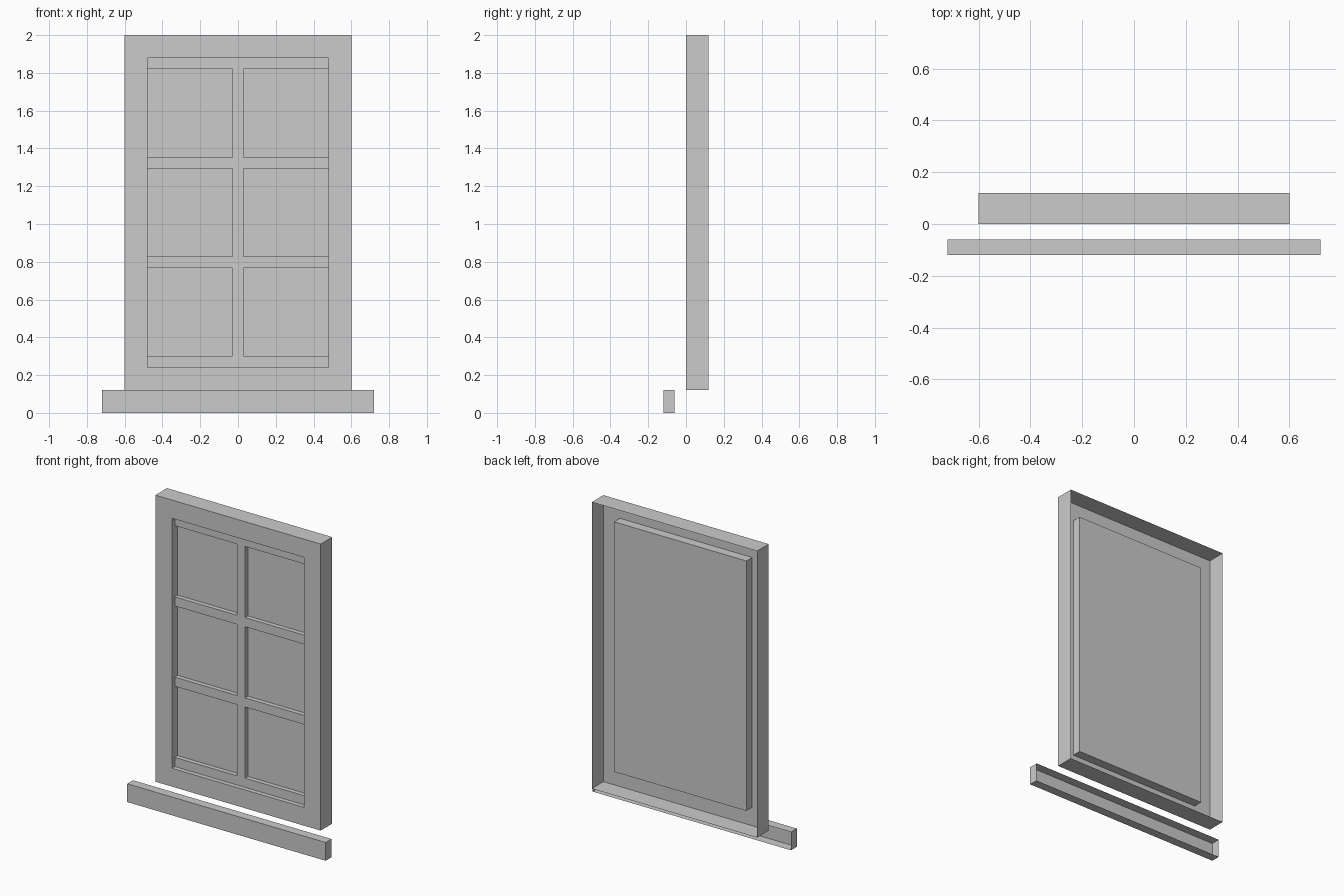
import bpy
import bmesh

if "Cube" in bpy.data.objects:
    bpy.data.objects.remove(bpy.data.objects["Cube"])


def panel(name, xs, zs, y, outer=0.0, inner=0.0, hole=lambda i, j: False):
    """Flat front at y, split on xs/zs with holes; rims run back from outer and hole edges."""
    bm = bmesh.new()
    grid = [[bm.verts.new((x, y, z)) for z in zs] for x in xs]
    for i in range(len(xs) - 1):
        for j in range(len(zs) - 1):
            if not hole(i, j):
                bm.faces.new((grid[i][j], grid[i + 1][j], grid[i + 1][j + 1], grid[i][j + 1]))

    # Walk the open edges and add a backward-facing rim to each
    back = {}

    def pushed(v, depth):
        key = (v, depth)
        if key not in back:
            back[key] = bm.verts.new((v.co.x, y + depth, v.co.z))
        return back[key]

    outer_lines = [{grid[0][j] for j in range(len(zs))}, {grid[-1][j] for j in range(len(zs))},
                   {col[0] for col in grid}, {col[-1] for col in grid}]
    rims = [(e.link_loops[0].vert, e.link_loops[0].link_loop_next.vert)
            for e in bm.edges if len(e.link_loops) == 1]
    for a, b in rims:
        on_outside = any(a in line and b in line for line in outer_lines)
        depth = outer if on_outside else inner
        if depth:
            bm.faces.new((b, a, pushed(a, depth), pushed(b, depth)))
    bmesh.ops.delete(bm, geom=[v for v in bm.verts if not v.link_faces], context='VERTS')

    mesh = bpy.data.meshes.new(name)
    bm.to_mesh(mesh)
    bm.free()
    obj = bpy.data.objects.new(name, mesh)
    bpy.context.collection.objects.link(obj)
    return obj


BAR = 0.06
X, Z0, Z1 = 0.48, 0.24, 1.88   # glazed opening

# Outer frame: open-backed casing with a shallower reveal around the opening
panel("window_frame", [-0.6, -X, X, 0.6], [0.12, Z0, Z1, 2.0], 0.0,
      outer=0.12, inner=0.06, hole=lambda i, j: i == 1 and j == 1)

# Glazing bars: four rails and one upright
step = (Z1 - Z0 - BAR) / 3
rails = [Z0 + k * step + d for k in range(4) for d in (0, BAR)]
panel("glazing_bars", [-X, -BAR / 2, BAR / 2, X], rails, 0.03,
      inner=0.03, hole=lambda i, j: i != 1 and j % 2 == 1)

# Glass behind the bars
panel("glass_pane", [-X, X], [Z0, Z1], 0.06)

# Sill: open-backed board standing in front of the frame
panel("window_sill", [-0.72, 0.72], [0.0, 0.12], -0.12, outer=0.06)
